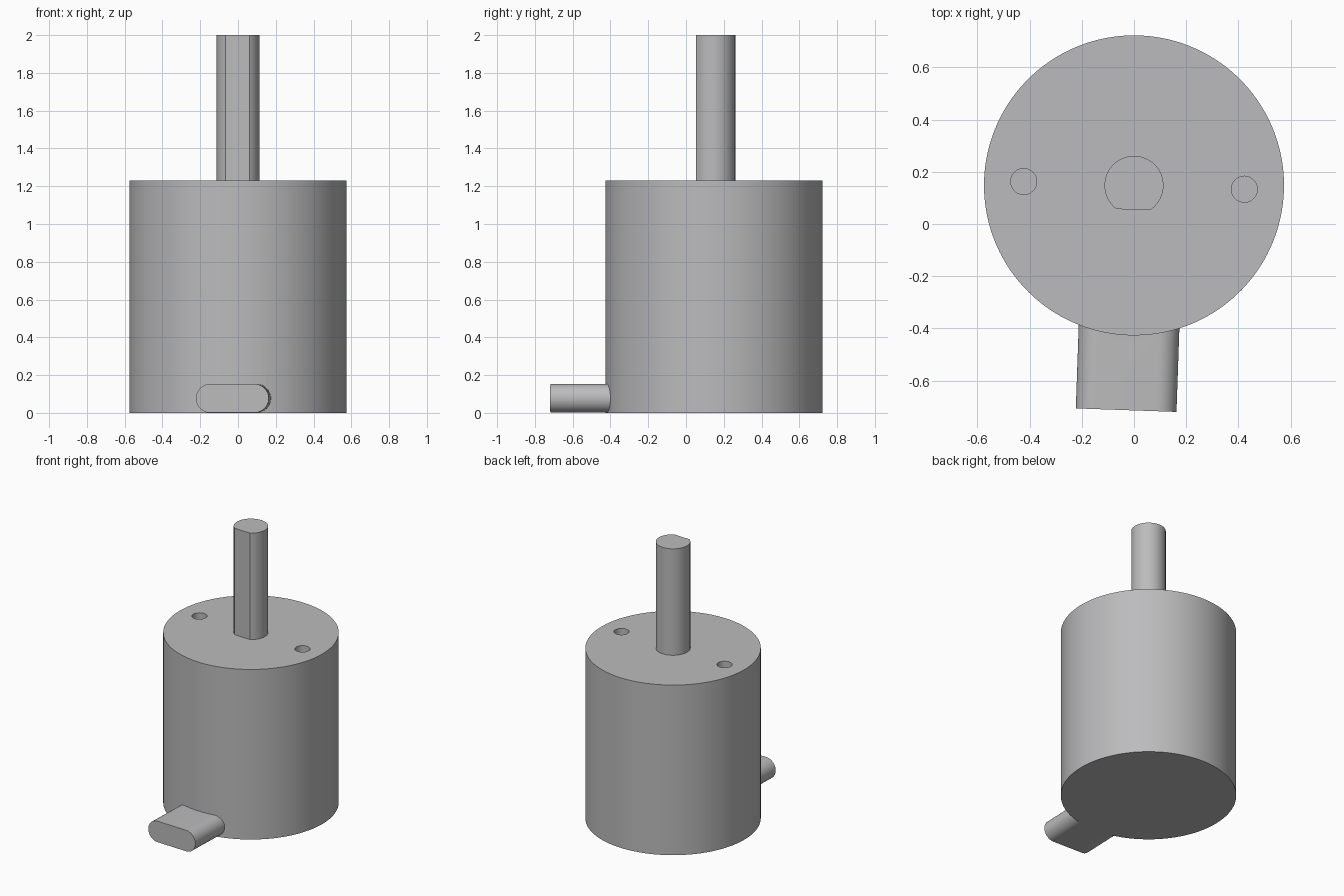
import bpy, bmesh, math

if "Cube" in bpy.data.objects:
    bpy.data.objects.remove(bpy.data.objects["Cube"])

CY = 0.148                      # body axis offset in y
TOP = 1.23                      # body top height
TILT = math.radians(-2)         # slight turn of all details about the axis

metal = bpy.data.materials.new("grey metal")
metal.diffuse_color = (0.5, 0.5, 0.51, 1)
metal.use_nodes = True
metal.node_tree.nodes["Principled BSDF"].inputs["Base Color"].default_value = metal.diffuse_color


def arc(cx, cy, r, a0, a1, n):
    """Points along an arc, ends included, angles in degrees."""
    return [(cx + r * math.cos(math.radians(a0 + (a1 - a0) * i / n)),
             cy + r * math.sin(math.radians(a0 + (a1 - a0) * i / n)))
            for i in range(n + 1)]


def prism(name, outline, lo, hi, along_y=False):
    """Extrude a closed outline along z, or along -y for sideways parts."""
    place = (lambda u, v, w: (u, -w, v)) if along_y else (lambda u, v, w: (u, v, w))
    bm = bmesh.new()
    face = bm.faces.new([bm.verts.new(place(u, v, lo)) for u, v in outline])
    ext = bmesh.ops.extrude_face_region(bm, geom=[face])
    shift = place(0, 0, hi - lo)
    bmesh.ops.translate(bm, vec=shift,
                        verts=[g for g in ext["geom"] if isinstance(g, bmesh.types.BMVert)])
    bmesh.ops.recalc_face_normals(bm, faces=bm.faces)
    me = bpy.data.meshes.new(name)
    bm.to_mesh(me)
    bm.free()
    me.materials.append(metal)
    ob = bpy.data.objects.new(name, me)
    bpy.context.collection.objects.link(ob)
    ob.location.y = CY
    ob.rotation_euler.z = TILT
    return ob


def combine(target, other, operation):
    """Apply a boolean and remove the helper object."""
    bpy.context.view_layer.objects.active = target
    mod = target.modifiers.new(operation.lower(), 'BOOLEAN')
    mod.operation, mod.solver, mod.object = operation, 'EXACT', other
    bpy.ops.object.modifier_apply(modifier=mod.name)
    bpy.data.objects.remove(other)


# Cylindrical motor body
body = prism("motor_body", arc(0, 0, 0.575, 0, 360, 128)[:-1], 0, TOP)

# Cable outlet with a rounded slot section, low on the front
R, HALF = 0.076, 0.193
slot = arc(HALF - R, R + 0.001, R, -90, 90, 24) + arc(R - HALF, R + 0.001, R, 90, 270, 24)
combine(body, prism("cable_outlet", slot, 0.3, 0.862, along_y=True), 'UNION')

# Two blind mounting holes in the top
for side in (-1, 1):
    hole = arc(side * 0.423, 0, 0.05, 0, 360, 32)[:-1]
    combine(body, prism("mounting_hole", hole, TOP - 0.2, TOP + 0.1), 'DIFFERENCE')

# D-shaped output shaft, flat facing the front
R_SHAFT, FLAT = 0.113, 0.093
cut = math.degrees(math.acos(FLAT / R_SHAFT))
shaft = prism("output_shaft", arc(0, 0, R_SHAFT, -90 + cut, 270 - cut, 56), TOP, 2.0)

# Smooth the curved walls, keep the rims sharp
for ob in (body, shaft):
    bpy.ops.object.select_all(action='DESELECT')
    ob.select_set(True)
    bpy.context.view_layer.objects.active = ob
    bpy.ops.object.shade_smooth_by_angle(angle=math.radians(30))
